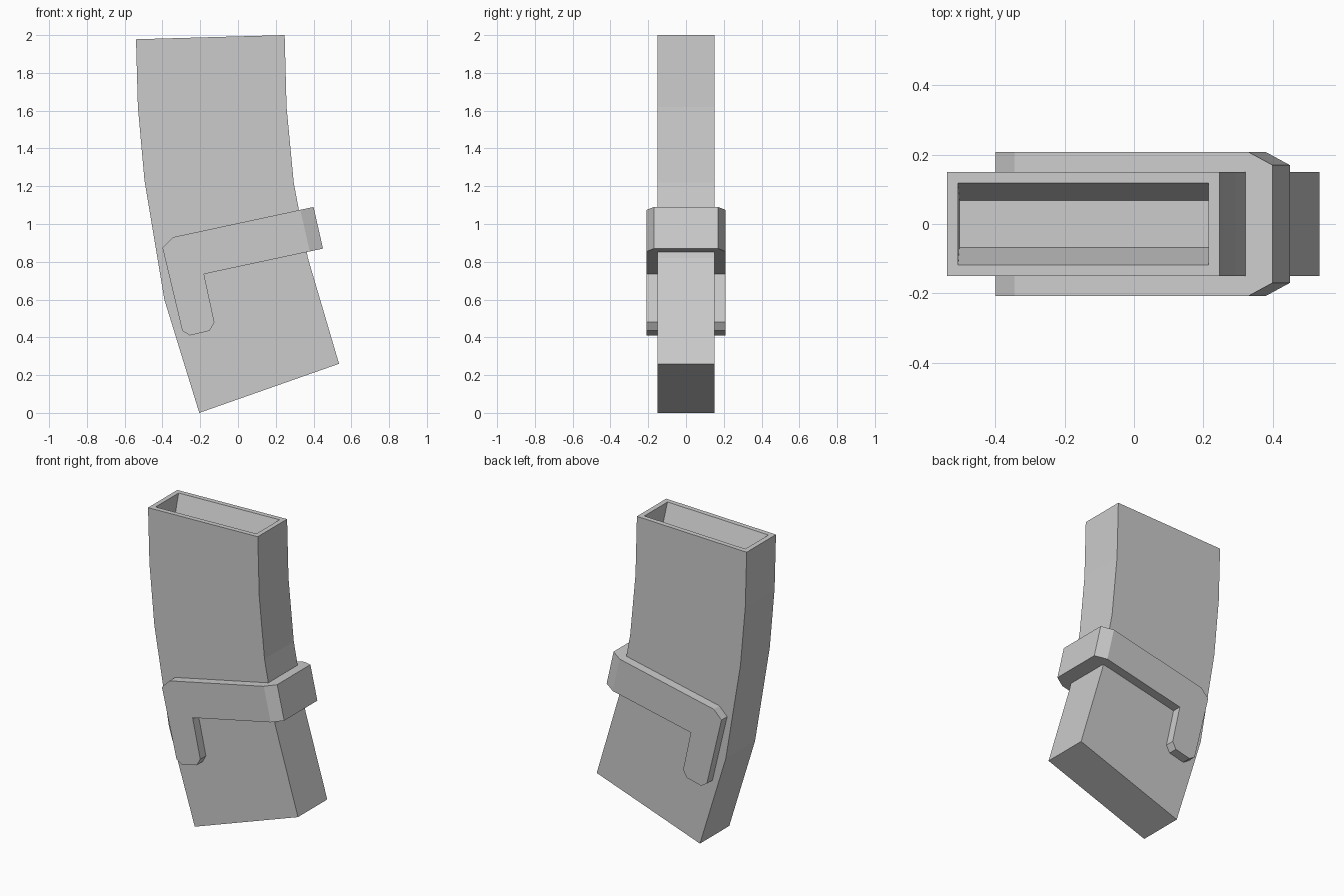
import bpy, bmesh
from mathutils import Vector

if "Cube" in bpy.data.objects:
    bpy.data.objects.remove(bpy.data.objects["Cube"], do_unlink=True)

grey = bpy.data.materials.new("plain grey")
grey.use_nodes = True
grey.diffuse_color = (0.6, 0.6, 0.6, 1)
grey.node_tree.nodes["Principled BSDF"].inputs["Base Color"].default_value = (0.6, 0.6, 0.6, 1)


def loft(slices):
    """Join (y, xz profile) slices into a closed solid."""
    bm = bmesh.new()
    rings = [[bm.verts.new((x, y, z)) for x, z in prof] for y, prof in slices]
    bm.faces.new(rings[0])
    bm.faces.new(rings[-1][::-1])
    for a, b in zip(rings, rings[1:]):
        for i in range(len(a)):
            j = (i + 1) % len(a)
            bm.faces.new((a[i], a[j], b[j], b[i]))
    bmesh.ops.recalc_face_normals(bm, faces=bm.faces[:])
    return bm


def finish(bm, name):
    mesh = bpy.data.meshes.new(name)
    bm.to_mesh(mesh)
    bm.free()
    mesh.materials.append(grey)
    obj = bpy.data.objects.new(name, mesh)
    bpy.context.collection.objects.link(obj)


# Curved flat-sided body
left = [(-0.54, 1.978), (-0.53, 1.62), (-0.495, 1.23), (-0.39, 0.6), (-0.205, 0)]
right = [(0.535, 0.26), (0.37, 0.82), (0.295, 1.22), (0.257, 1.62), (0.247, 2)]
body = loft([(y, left + right) for y in (-0.15, 0.15)])

# Open top: a rim around a recess whose long walls taper inward
top = max(body.faces, key=lambda f: f.calc_center_median().z)
bmesh.ops.inset_individual(body, faces=[top], thickness=0.045)
hole = bmesh.ops.extrude_discrete_faces(body, faces=[top])["faces"][0]
for v in hole.verts:
    v.co += Vector((0.004, 0, -0.15))
    v.co.y *= 0.58
finish(body, "body")

# Strap around the body with a hooked leg on each side; far end is chamfered
hook = [(-0.18, 0.735), (-0.125, 0.48), (-0.15, 0.435), (-0.255, 0.41),
        (-0.295, 0.435), (-0.4, 0.875), (-0.345, 0.93)]
end = [(0.4, 1.09), (0.45, 0.87)]
short_end = [(x - 0.07, z - 0.015) for x, z in end]
strap = loft([(-0.208, hook + short_end), (-0.17, hook + end),
              (0.17, hook + end), (0.208, hook + short_end)])
finish(strap, "strap")
